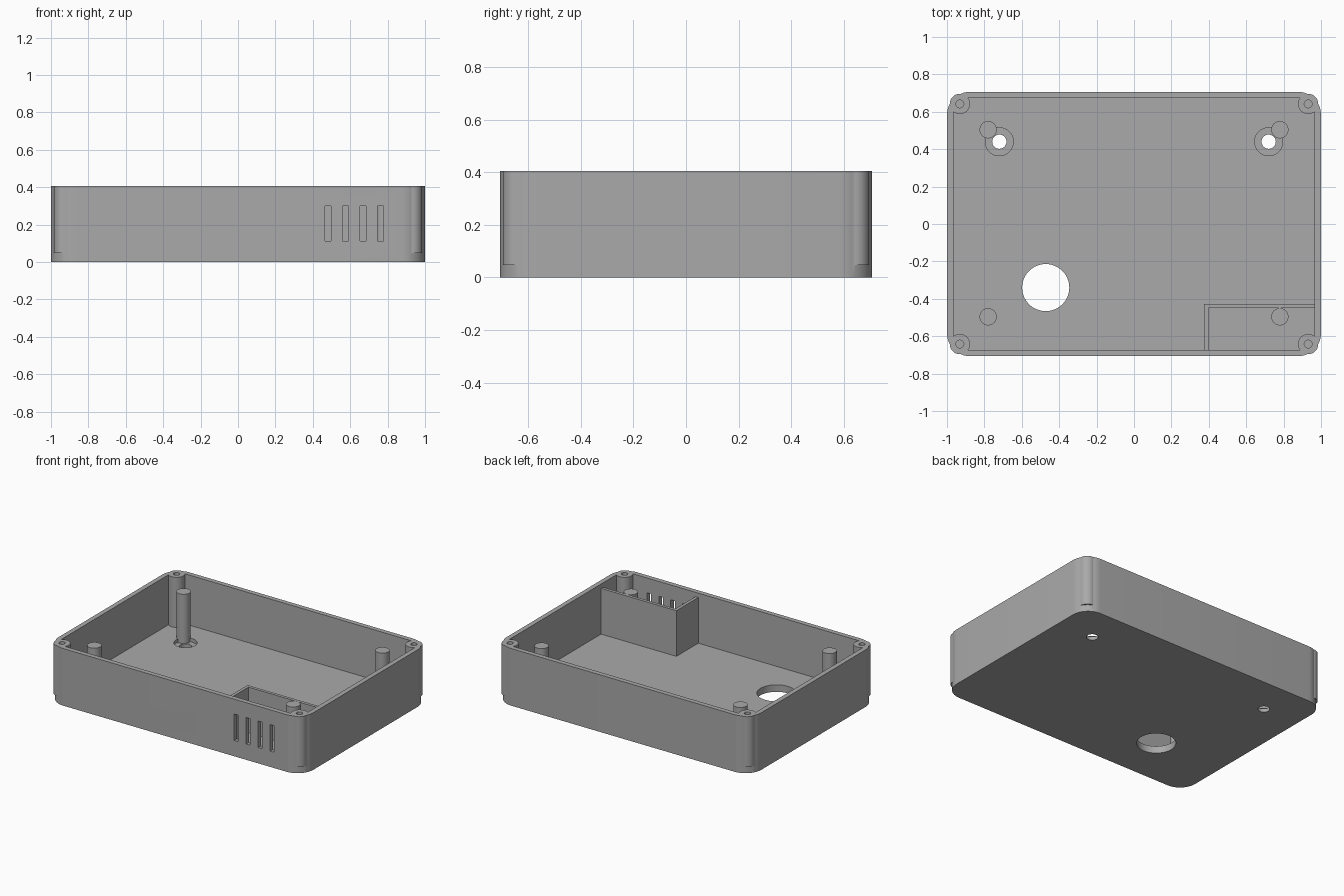
import bpy, bmesh
from math import sin, cos, pi, radians

cube = bpy.data.objects.get("Cube")
if cube:
    bpy.data.objects.remove(cube, do_unlink=True)

# Main dimensions
HX, HY, TOP, FLOOR, WALL = 1.0, 0.707, 0.405, 0.05, 0.034
CORNER, POST_TOP = 0.125, 0.374

grey = bpy.data.materials.new("plain grey")
grey.use_nodes = True
colour = (0.4, 0.4, 0.4, 1)
grey.diffuse_color = colour
grey.node_tree.nodes["Principled BSDF"].inputs["Base Color"].default_value = colour


def prism(name, outline, z0, z1):
    """Extrude a flat outline from z0 up to z1."""
    bm = bmesh.new()
    face = bm.faces.new([bm.verts.new((x, y, z0)) for x, y in outline])
    ext = bmesh.ops.extrude_face_region(bm, geom=[face])
    moved = [v for v in ext["geom"] if isinstance(v, bmesh.types.BMVert)]
    bmesh.ops.translate(bm, verts=moved, vec=(0, 0, z1 - z0))
    bmesh.ops.recalc_face_normals(bm, faces=bm.faces[:])
    mesh = bpy.data.meshes.new(name)
    bm.to_mesh(mesh)
    bm.free()
    mesh.materials.append(grey)
    ob = bpy.data.objects.new(name, mesh)
    bpy.context.collection.objects.link(ob)
    return ob


def arc(cx, cy, r, start, sweep, n):
    return [(cx + r * cos(start + sweep * i / n), cy + r * sin(start + sweep * i / n))
            for i in range(n + 1)]


def cylinder(name, x, y, r, z0, z1, n=48):
    return prism(name, arc(x, y, r, 0, 2 * pi, n)[:-1], z0, z1)


def box(name, x0, x1, y0, y1, z0, z1):
    return prism(name, [(x0, y0), (x1, y0), (x1, y1), (x0, y1)], z0, z1)


def activate(ob):
    bpy.ops.object.select_all(action="DESELECT")
    ob.select_set(True)
    bpy.context.view_layer.objects.active = ob


def combine(target, tool, operation):
    """Apply a boolean and discard the tool."""
    tool.hide_render = True
    activate(target)
    mod = target.modifiers.new("boolean", "BOOLEAN")
    mod.operation, mod.solver, mod.object = operation, "EXACT", tool
    bpy.ops.object.modifier_apply(modifier=mod.name)
    bpy.data.objects.remove(tool, do_unlink=True)


# Tray with rounded vertical corners
outline = []
for k, (sx, sy) in enumerate([(1, 1), (-1, 1), (-1, -1), (1, -1)]):
    outline += arc(sx * (HX - CORNER), sy * (HY - CORNER), CORNER, k * pi / 2, pi / 2, 12)
tray = prism("tray", outline, 0, TOP)
combine(tray, box("cavity", WALL - HX, HX - WALL, WALL - HY, HY - WALL, FLOOR, TOP + 0.1),
        "DIFFERENCE")

# Screw bosses in the corners, then their pilot holes
corners = [(sx, sy) for sx in (-1, 1) for sy in (-1, 1)]
for sx, sy in corners:
    combine(tray, cylinder("boss", sx * 0.931, sy * 0.642, 0.054, FLOOR - 0.002, TOP), "UNION")
for sx, sy in corners:
    combine(tray, cylinder("pilot", sx * 0.931, sy * 0.642, 0.021, 0.07, TOP + 0.1, 24),
            "DIFFERENCE")

# Counterbored mounting holes and the large cable hole in the floor
for sx in (-1, 1):
    combine(tray, cylinder("counterbore", sx * 0.72, 0.44, 0.075, 0.025, 0.1), "DIFFERENCE")
    combine(tray, cylinder("screw_hole", sx * 0.72, 0.44, 0.038, -0.1, 0.1, 32), "DIFFERENCE")
combine(tray, cylinder("cable_hole", -0.472, -0.34, 0.126, -0.1, 0.1, 64), "DIFFERENCE")

# Vent slots through the front wall
for i in range(4):
    x = 0.481 + i * 0.094
    combine(tray, box("slot", x - 0.016, x + 0.016, -HY - 0.1, -HY + 0.1, 0.112, 0.3),
            "DIFFERENCE")

# Support posts
parts = [tray]
for sx, sy in corners:
    name = ("back" if sy > 0 else "front") + ("_left" if sx > 0 else "_right") + "_post"
    parts.append(cylinder(name, sx * 0.78, sy * 0.5 + 0.004, 0.046, 0.015, POST_TOP))

# L-shaped partition enclosing the vented corner
x0, x1, y0, y1, t = 0.375, HX - WALL / 2, WALL / 2 - HY, -0.428, 0.022
parts.append(prism("partition", [(x0, y0), (x0 + t, y0), (x0 + t, y1 - t), (x1, y1 - t),
                                 (x1, y1), (x0, y1)], FLOOR - 0.01, POST_TOP))

for ob in parts:
    activate(ob)
    bpy.ops.object.shade_smooth_by_angle(angle=radians(30))
